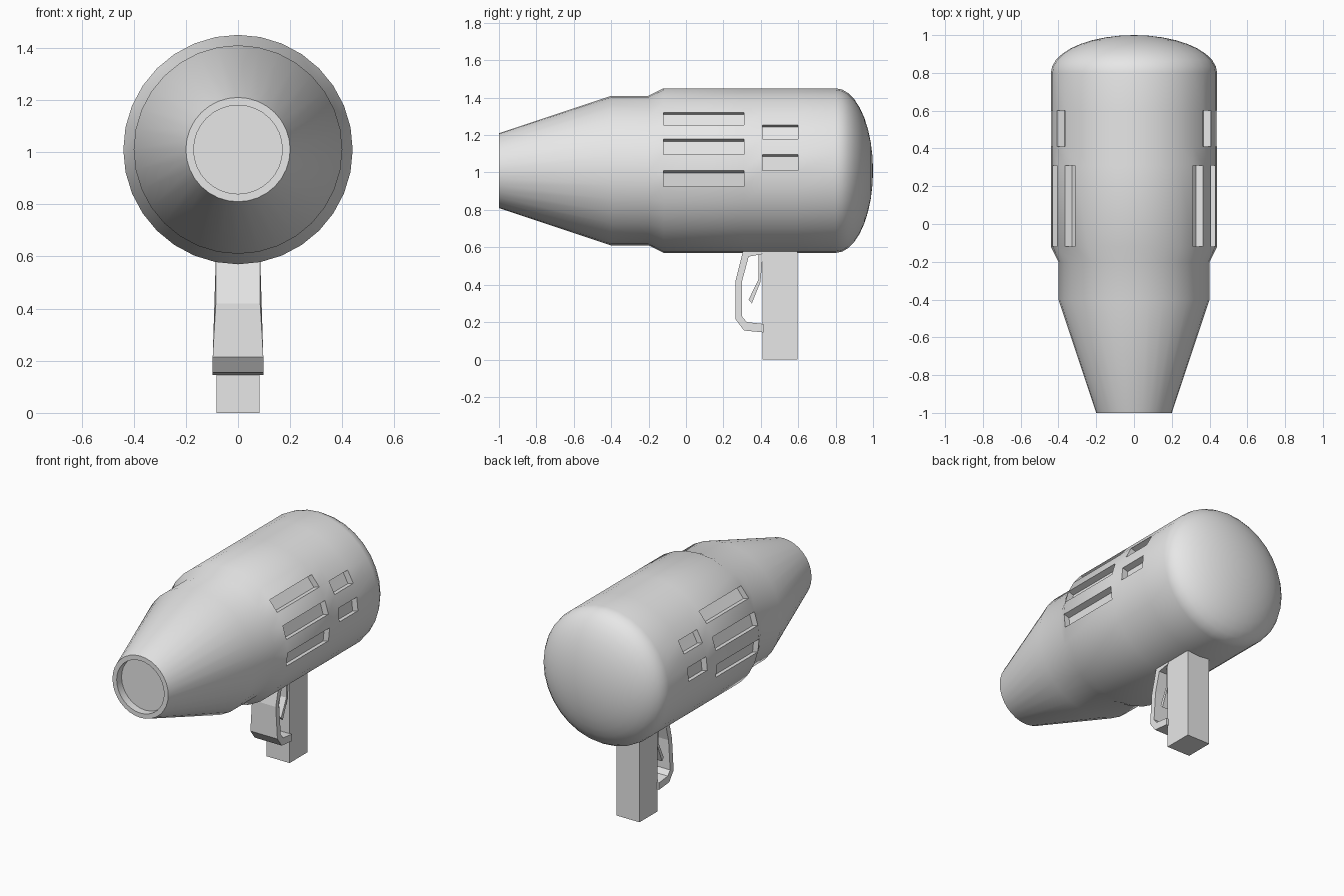
import bpy, bmesh, math
from mathutils import Vector

cube = bpy.data.objects.get("Cube")
if cube:
    bpy.data.objects.remove(cube, do_unlink=True)

grey = bpy.data.materials.new("plain_grey")
grey.use_nodes = True
grey.diffuse_color = (0.8, 0.8, 0.8, 1)
grey.node_tree.nodes["Principled BSDF"].inputs["Base Color"].default_value = (0.8, 0.8, 0.8, 1)

SIDES = 32
STEP = 2 * math.pi / SIDES
AXIS_Z = 1.01
RADIUS = 0.44


def finish(name, bm, smooth=False):
    bmesh.ops.recalc_face_normals(bm, faces=bm.faces[:])
    mesh = bpy.data.meshes.new(name)
    bm.to_mesh(mesh)
    bm.free()
    mesh.materials.append(grey)
    obj = bpy.data.objects.new(name, mesh)
    bpy.context.collection.objects.link(obj)
    if smooth:
        bpy.ops.object.select_all(action='DESELECT')
        obj.select_set(True)
        bpy.context.view_layer.objects.active = obj
        bpy.ops.object.shade_smooth_by_angle(angle=math.radians(30))
    return obj


def extrude_profile(name, points, width):
    """Side outline (y, z) spread across x; width(z) gives the half width."""
    bm = bmesh.new()
    left, right = [[bm.verts.new((s * width(z), y, z)) for y, z in points] for s in (1, -1)]
    bm.faces.new(left)
    bm.faces.new(right[::-1])
    for i in range(len(points)):
        j = (i + 1) % len(points)
        bm.faces.new((left[i], right[i], right[j], left[j]))
    return finish(name, bm)


# Body: turned profile (y, radius) from the nozzle recess to the rounded back
profile = [(-0.95, 0.17), (-1, 0.17), (-1, 0.2), (-0.4, 0.4), (-0.2, 0.4)]
profile += [(y, RADIUS) for y in (-0.12, 0.31, 0.41, 0.6, 0.8)]
DOME = 9
for k in range(1, DOME):
    t = k / DOME * math.pi / 2
    profile.append((0.8 + 0.2 * math.sin(t), RADIUS * math.cos(t)))

bm = bmesh.new()
rings = [[bm.verts.new((r * math.cos(i * STEP), y, AXIS_Z + r * math.sin(i * STEP)))
          for i in range(SIDES)] for y, r in profile]
for a, b in zip(rings, rings[1:]):
    for i in range(SIDES):
        j = (i + 1) % SIDES
        bm.faces.new((a[i], a[j], b[j], b[i]))
bm.faces.new(rings[0])
tip = bm.verts.new((0, 1, AXIS_Z))
for i in range(SIDES):
    bm.faces.new((rings[-1][i], rings[-1][(i + 1) % SIDES], tip))
bmesh.ops.recalc_face_normals(bm, faces=bm.faces[:])

# Vents: single panels of the barrel pushed in on both sides
long_rows, short_rows = (-1, 1, 3), (0, 2)
for side in (1, -1):
    slots = []
    for f in bm.faces:
        c = f.calc_center_median()
        if c.x * side <= 0:
            continue
        row = math.floor(math.atan2(c.z - AXIS_Z, abs(c.x)) / STEP)
        if (-0.12 < c.y < 0.31 and row in long_rows) or (0.41 < c.y < 0.6 and row in short_rows):
            slots.append(f)
    pushed = bmesh.ops.extrude_discrete_faces(bm, faces=slots)["faces"]
    inward = Vector((-side * math.cos(1.5 * STEP), 0, -math.sin(1.5 * STEP))) * 0.04
    bmesh.ops.translate(bm, verts=list({v for f in pushed for v in f.verts}), vec=inward)
finish("body", bm, smooth=True)

# Handle
extrude_profile("handle", [(0.41, 0), (0.595, 0), (0.595, 0.62), (0.41, 0.62)], lambda z: 0.083)

# Trigger guard, widening towards the bottom
guard = [(0.31, 0.6), (0.265, 0.42), (0.265, 0.215), (0.31, 0.155), (0.415, 0.145),
         (0.415, 0.19), (0.325, 0.2), (0.3, 0.23), (0.3, 0.42), (0.335, 0.55),
         (0.415, 0.565), (0.415, 0.6)]
extrude_profile("trigger_guard", guard,
                lambda z: 0.097 - 0.012 * min(1, max(0, (z - 0.22) / 0.2)))

# Trigger
trigger = [(0.412, 0.57), (0.388, 0.57), (0.388, 0.43), (0.335, 0.32), (0.352, 0.3),
           (0.398, 0.415)]
extrude_profile("trigger", trigger, lambda z: 0.075)
